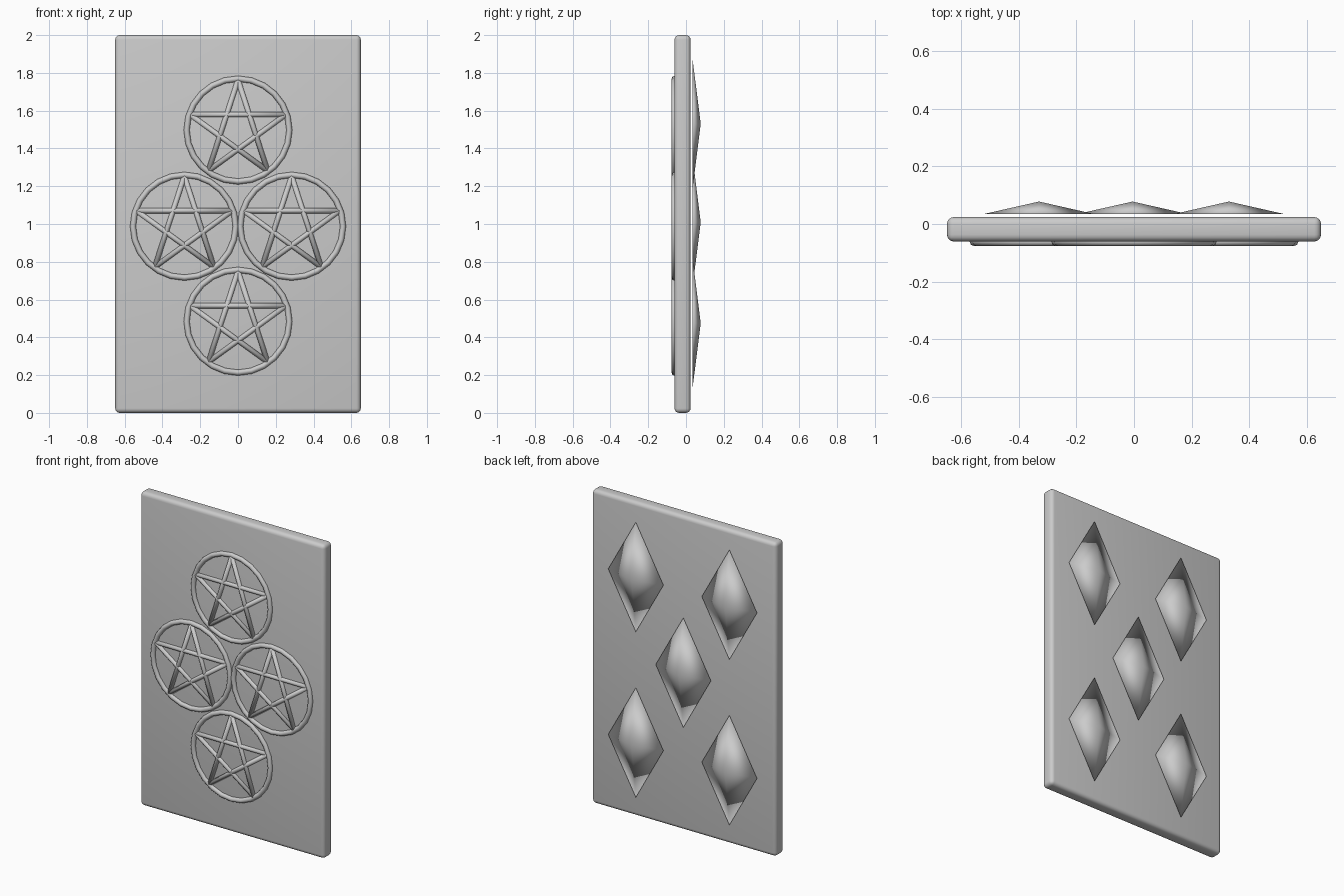
import bpy, bmesh, math
from mathutils import Vector, Matrix

if "Cube" in bpy.data.objects:
    bpy.data.objects.remove(bpy.data.objects["Cube"])

FRONT, BACK = -0.061, 0.024   # faces of the slab


def finish(name, bm):
    bmesh.ops.recalc_face_normals(bm, faces=bm.faces)
    for f in bm.faces:
        f.smooth = True
    me = bpy.data.meshes.new(name)
    bm.to_mesh(me)
    bm.free()
    ob = bpy.data.objects.new(name, me)
    bpy.context.collection.objects.link(ob)
    return ob


# Card slab with rounded edges
bm = bmesh.new()
bmesh.ops.create_cube(bm, size=1, matrix=Matrix.Translation((0, (FRONT + BACK) / 2, 1))
                      @ Matrix.Diagonal((1.3, BACK - FRONT, 2, 1)))
bmesh.ops.bevel(bm, geom=bm.edges[:], offset=0.024, segments=4, profile=0.5, affect='EDGES')
slab = finish("card_slab", bm)
bpy.context.view_layer.objects.active = slab
slab.select_set(True)
bpy.ops.object.shade_smooth_by_angle(angle=math.radians(35))
slab.select_set(False)


def bar(bm, a, b, r):
    d = b - a
    m = Matrix.Translation((a + b) / 2) @ d.to_track_quat('Z', 'Y').to_matrix().to_4x4()
    bmesh.ops.create_cone(bm, cap_ends=True, segments=8, radius1=r, radius2=r,
                          depth=d.length, matrix=m)


def star_disc(name, cx, cz):
    bm = bmesh.new()
    c = Vector((cx, FRONT, cz))
    # outer ring
    n, k, R, r = 24, 8, 0.272, 0.0155
    rings = []
    for i in range(n):
        a = 2 * math.pi * i / n
        rings.append([bm.verts.new(c + Vector((
            (R + r * math.cos(t)) * math.cos(a), r * math.sin(t),
            (R + r * math.cos(t)) * math.sin(a))))
            for t in (2 * math.pi * j / k for j in range(k))])
    for i in range(n):
        for j in range(k):
            p, q, s = rings[i], rings[(i + 1) % n], (j + 1) % k
            bm.faces.new((p[j], q[j], q[s], p[s]))
    # five crossing bars
    tips = [c + 0.266 * Vector((math.sin(t), 0, math.cos(t)))
            for t in (2 * math.pi * i / 5 for i in range(5))]
    for i in range(5):
        bar(bm, tips[i], tips[(i + 2) % 5], 0.0135)
    finish(name, bm)


# Four star discs on the front
for name, x, z in (("top", 0, 1.497), ("left", -0.284, 0.988),
                   ("right", 0.284, 0.988), ("bottom", 0, 0.485)):
    star_disc("star_disc_" + name, x, z)


# Five smooth-shaded diamond studs on the back
def diamond(name, cx, cz):
    bm = bmesh.new()
    base = [bm.verts.new((cx + x, 0.034, cz + z))
            for x, z in ((0.195, 0), (0, 0.35), (-0.195, 0), (0, -0.35))]
    tip = bm.verts.new((cx, 0.078, cz))
    bm.faces.new(base)
    for i in range(4):
        bm.faces.new((base[i], base[(i + 1) % 4], tip))
    finish(name, bm)


for i, (x, z) in enumerate(((-0.33, 1.53), (0.33, 1.53), (-0.005, 1.01),
                            (-0.33, 0.475), (0.33, 0.475))):
    diamond(f"diamond_stud_{i + 1}", x, z)
